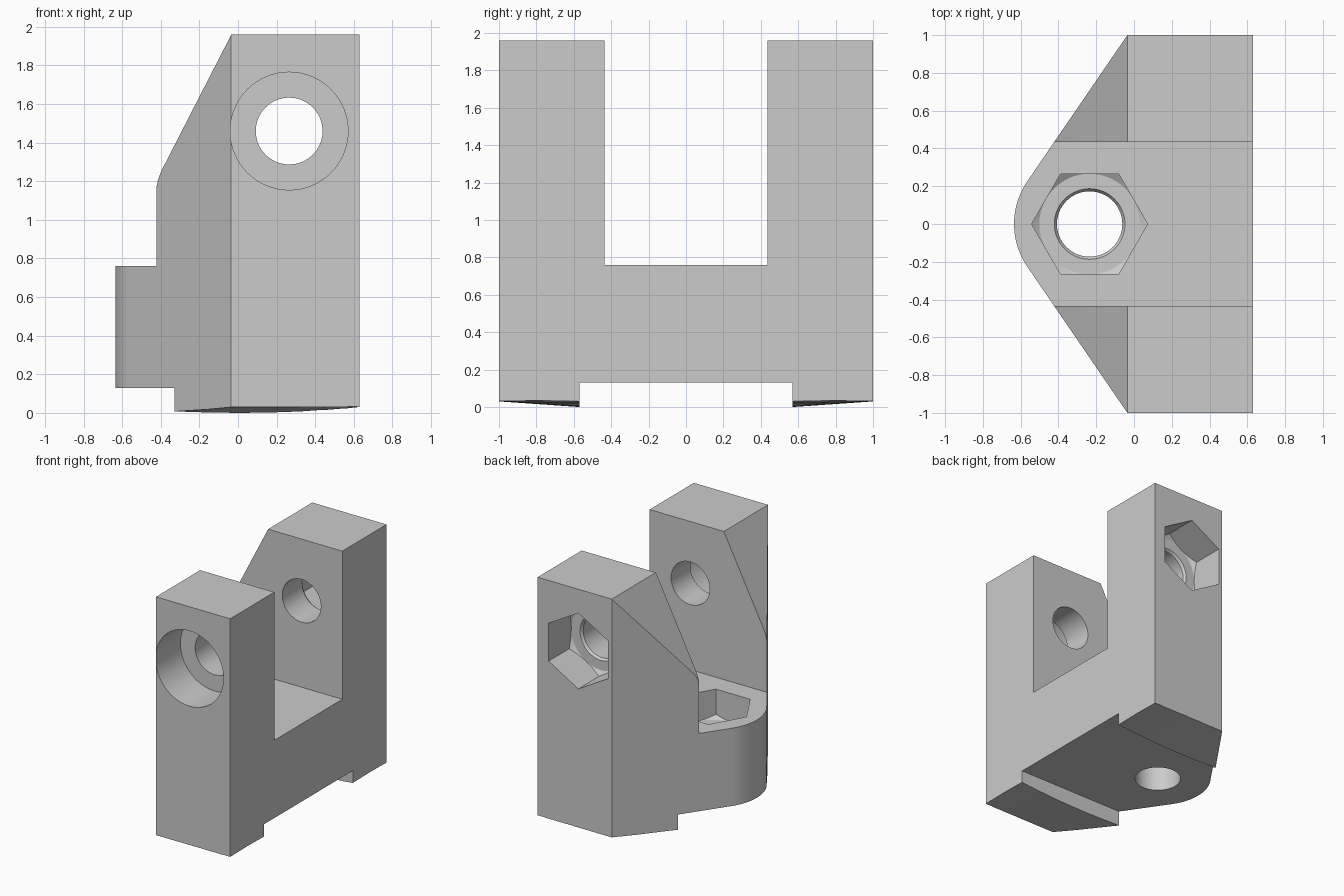
import bpy, bmesh, math
from mathutils import Matrix, Vector

cube = bpy.data.objects.get("Cube")
if cube:
    bpy.data.objects.remove(cube)

grey = bpy.data.materials.new("plain_grey")
grey.use_nodes = True
GREY = (0.6, 0.6, 0.6, 1)
grey.diffuse_color = GREY
grey.node_tree.nodes["Principled BSDF"].inputs["Base Color"].default_value = GREY
cutters = []


def add_object(name, bm, matrix=Matrix()):
    bm.transform(matrix)
    bmesh.ops.recalc_face_normals(bm, faces=bm.faces)
    mesh = bpy.data.meshes.new(name)
    bm.to_mesh(mesh)
    bm.free()
    mesh.materials.append(grey)
    obj = bpy.data.objects.new(name, mesh)
    bpy.context.collection.objects.link(obj)
    return obj


def prism(name, points, vector):
    bm = bmesh.new()
    face = bm.faces.new([bm.verts.new(p) for p in points])
    top = bmesh.ops.extrude_face_region(bm, geom=[face])["geom"]
    bmesh.ops.translate(bm, vec=vector, verts=[v for v in top if isinstance(v, bmesh.types.BMVert)])
    return add_object(name, bm)


def lathe(name, profile, matrix, sides=64, turn=0):
    """Closed solid of (radius, height) rings around local z."""
    bm = bmesh.new()
    rings = []
    for r, h in profile:
        angles = [turn + 2 * math.pi * i / sides for i in range(sides)]
        rings.append([bm.verts.new((r * math.cos(a), r * math.sin(a), h)) for a in angles])
    for low, high in zip(rings, rings[1:]):
        for i in range(sides):
            j = (i + 1) % sides
            bm.faces.new((low[i], low[j], high[j], high[i]))
    bm.faces.new(rings[0])
    bm.faces.new(rings[-1])
    return add_object(name, bm, matrix)


def boolean(target, tool, operation="DIFFERENCE"):
    mod = target.modifiers.new(tool.name, "BOOLEAN")
    mod.operation = operation
    mod.solver = "EXACT"
    mod.object = tool
    tool.hide_render = True
    cutters.append(tool)


def box(name, low, high):
    x, y, z = low
    points = [(x, y, z), (high[0], y, z), (high[0], high[1], z), (x, high[1], z)]
    return prism(name, points, (0, 0, high[2] - z))


# Pointed body with a rounded nose
NOSE_X, NOSE_R = -0.235, 0.4
lean = math.radians(34.3)
outline = [(0.63, -1, 0), (0.63, 1, 0), (-0.035, 1, 0)]
for i in range(25):
    a = math.pi - lean + 2 * lean * i / 24
    outline.append((NOSE_X + NOSE_R * math.cos(a), NOSE_R * math.sin(a), 0))
outline.append((-0.035, -1, 0))
body = prism("clevis_bracket", outline, (0, 0, 1.96))

# Slot between the arms and channel under the base
boolean(body, box("arm_slot", (-1, -0.435, 0.76), (1, 0.435, 2.2)))
boolean(body, box("base_channel", (-1, -0.57, -0.2), (1, 0.57, 0.13)))

# Sloped back of both arms, easing into the vertical
bend = math.radians(27.2)
slope = [(0.037, -1.2, 2.1)]
for i in range(9):
    a = bend * (1 - i / 8)
    slope.append((-0.106 - 0.32 * math.cos(a), -1.2, 1.12 + 0.32 * math.sin(a)))
slope += [(-1, -1.2, 1.12), (-1, -1.2, 2.1)]
boolean(body, prism("arm_slope", slope, (0, 2.4, 0)))

# Slightly crowned undersides of the feet
crown = [(-0.4, 0.02), (-0.33, 0.023), (-0.15, 0.028), (0, 0.03), (0.15, 0.0285),
         (0.3, 0.024), (0.45, 0.015), (0.55, 0.008), (0.7, -0.006)]
for side in (-1, 1):
    bm = bmesh.new()
    rows = []
    for x, drop in crown:
        section = [(0.5, 0.03 - drop * 0.5 / 0.43), (1.1, 0.03 + drop * 0.1 / 0.43),
                   (1.1, -0.2), (0.5, -0.2)]
        rows.append([bm.verts.new((x, side * y, z)) for y, z in section])
    for a, b in zip(rows, rows[1:]):
        for i in range(4):
            j = (i + 1) % 4
            bm.faces.new((a[i], a[j], b[j], b[i]))
    bm.faces.new(rows[0])
    bm.faces.new(rows[-1])
    bmesh.ops.triangulate(bm, faces=bm.faces)
    boolean(body, add_object("foot_crown", bm))

# Frames whose local z points out of the nut pocket
PIN = Vector((0.265, 0, 1.46))
out_back = Matrix.Translation(PIN) @ Matrix.Rotation(-math.pi / 2, 4, "X")
out_top = Matrix.Translation((NOSE_X, 0, 0))
HOLE, RIM, NUT, FLAT = 0.173, 0.187, 0.307, 0.266


def nut_hole(name, matrix, face, depth, bottom, turn):
    """Hex pocket with a coned floor, then a through hole with a small lead-in."""
    floor = face - depth
    pocket = lathe(name + "_pocket", [(NUT, floor), (NUT, face + 0.2)], matrix, 6, turn)
    cone = [(FLAT, floor - 0.0), (NUT + 0.005, floor + 0.03), (0.5, floor + 0.03), (0.5, face + 0.3)]
    boolean(pocket, lathe(name + "_cone", cone, matrix), "INTERSECT")
    boolean(body, pocket)
    hole = [(HOLE, bottom), (HOLE, floor - 0.02), (RIM, floor), (RIM, floor + 0.02)]
    boolean(body, lathe(name + "_hole", hole, matrix))


# Cross pin: nut on the back, round counterbore on the front
nut_hole("pin", out_back, 1, 0.29, -1.2, math.pi / 6 + math.pi / 3)
boolean(body, lathe("pin_counterbore", [(0.305, -1.2), (0.305, -0.68)], out_back))
# Vertical bolt through the nose
nut_hole("bolt", out_top, 0.76, 0.23, -0.2, 0)

# Bake the cuts, drop the cutters, and shade
graph = bpy.context.evaluated_depsgraph_get()
graph.update()
baked = bpy.data.meshes.new_from_object(body.evaluated_get(graph))
body.modifiers.clear()
body.data = baked
baked.materials.clear()
baked.materials.append(grey)
for tool in cutters:
    bpy.data.objects.remove(tool)
baked.polygons.foreach_set("material_index", [0] * len(baked.polygons))
bpy.ops.object.select_all(action="DESELECT")
body.select_set(True)
bpy.context.view_layer.objects.active = body
bpy.ops.object.shade_smooth_by_angle(angle=math.radians(25))
